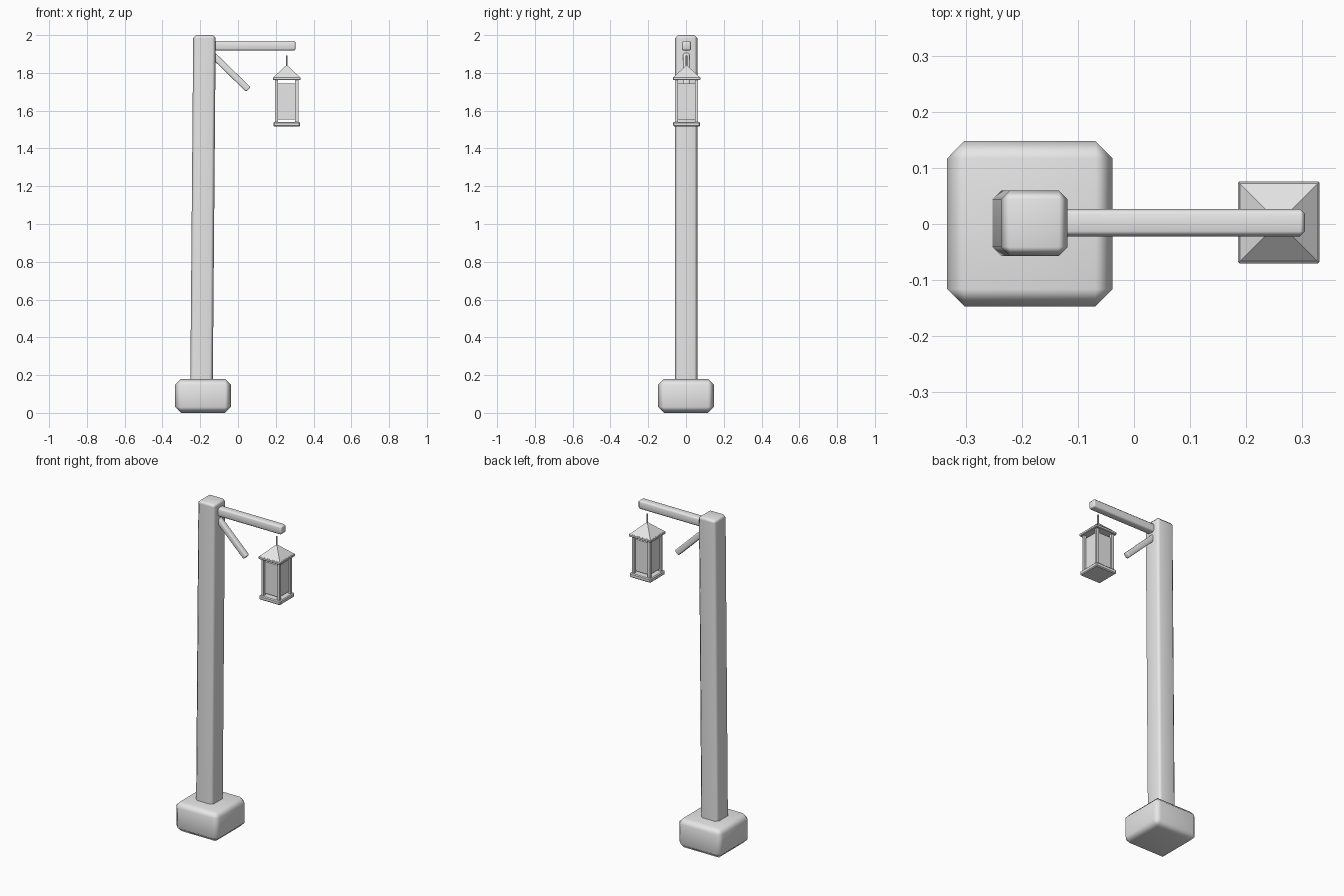
import bpy, bmesh, math
from mathutils import Vector, Matrix

old = bpy.data.objects.get("Cube")
if old:
    bpy.data.objects.remove(old, do_unlink=True)

grey = bpy.data.materials.new("plain_grey")
grey.use_nodes = True
grey.diffuse_color = (0.8, 0.8, 0.8, 1)
grey.node_tree.nodes["Principled BSDF"].inputs["Base Color"].default_value = (0.8, 0.8, 0.8, 1)


def finish(name, bm, smooth=False):
    """Turn a bmesh into a coloured object."""
    bmesh.ops.recalc_face_normals(bm, faces=bm.faces)
    mesh = bpy.data.meshes.new(name)
    bm.to_mesh(mesh)
    bm.free()
    mesh.materials.append(grey)
    obj = bpy.data.objects.new(name, mesh)
    bpy.context.collection.objects.link(obj)
    if smooth:
        mesh.shade_smooth()
        mesh.set_sharp_from_angle(angle=math.radians(60))
        obj.modifiers.new("weighted_normals", 'WEIGHTED_NORMAL').keep_sharp = True
    return obj


def box(name, low, high, chamfer=0, lean=0, matrix=None):
    """Box between two corners, optionally leaning in x, chamfered and placed."""
    low, high = Vector(low), Vector(high)
    bm = bmesh.new()
    bmesh.ops.create_cube(bm, size=1)
    for v in bm.verts:
        top = v.co.z > 0
        v.co = Vector([a + (b - a) * (c + 0.5) for a, b, c in zip(low, high, v.co)])
        v.co.x += lean if top else 0
    if chamfer:
        bmesh.ops.bevel(bm, geom=bm.edges[:], offset=chamfer, segments=1,
                        affect='EDGES', clamp_overlap=True)
    if matrix:
        bm.transform(matrix)
    return finish(name, bm, chamfer > 0.005)


# Stone foot and slightly leaning post
box("foot_block", (-0.333, -0.147, 0), (-0.038, 0.148, 0.18), 0.031)
box("post", (-0.253, -0.057, 0.1), (-0.134, 0.06, 2.0), 0.016, lean=0.016)

# Arm and diagonal brace
box("arm", (-0.15, -0.022, 1.918), (0.305, 0.027, 1.97), 0.009)
start, end = Vector((-0.15, 0.002, 1.911)), Vector((0.055, 0.002, 1.712))
along = end - start
turn = Matrix.Translation(start) @ along.to_track_quat('X', 'Z').to_matrix().to_4x4()
box("brace", (0, -0.017, -0.017), (along.length, 0.017, 0.017), 0.006, matrix=turn)

# Lantern
CX, CY = 0.258, 0.003


def lantern_box(name, half, z0, z1, chamfer=0, dx=0, dy=0):
    return box(name, (CX + dx - half, CY + dy - half, z0),
               (CX + dx + half, CY + dy + half, z1), chamfer)


lantern_box("lantern_base", 0.071, 1.516, 1.541, 0.005)
lantern_box("lantern_eave", 0.073, 1.762, 1.778, 0.003)
lantern_box("lantern_glass", 0.05, 1.553, 1.745)
for sx, side in ((-1, "right"), (1, "left")):
    for sy, end_name in ((-1, "front"), (1, "back")):
        lantern_box(f"lantern_upright_{end_name}_{side}", 0.008, 1.535, 1.77,
                    dx=sx * 0.053, dy=sy * 0.053)

# Pyramid roof
bm = bmesh.new()
bmesh.ops.create_cone(bm, cap_ends=True, segments=4, radius1=0.07 * math.sqrt(2),
                      radius2=0.004, depth=0.063,
                      matrix=Matrix.Translation((CX, CY, 1.8085))
                      @ Matrix.Rotation(math.radians(45), 4, 'Z'))
finish("lantern_roof", bm)

# Hanger rod
bm = bmesh.new()
bmesh.ops.create_cone(bm, cap_ends=True, segments=8, radius1=0.005, radius2=0.005,
                      depth=0.07, matrix=Matrix.Translation((CX, CY, 1.857)))
finish("hanger_rod", bm)
